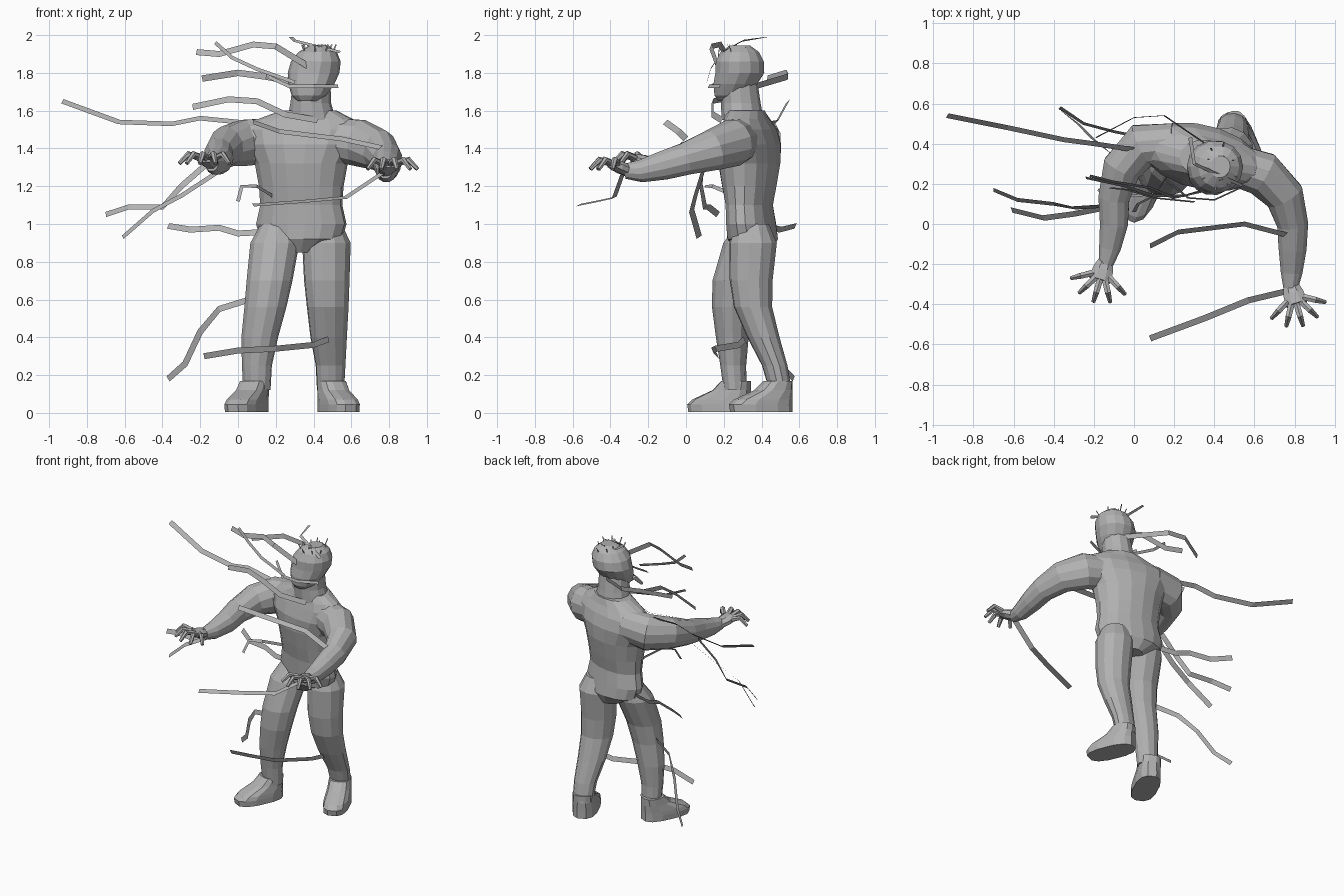
import bpy
import bmesh
import math
import random
from mathutils import Matrix, Vector

if "Cube" in bpy.data.objects:
    bpy.data.objects.remove(bpy.data.objects["Cube"], do_unlink=True)


def make_material(name, colour):
    material = bpy.data.materials.new(name)
    material.use_nodes = True
    material.diffuse_color = colour
    material.node_tree.nodes["Principled BSDF"].inputs["Base Color"].default_value = colour
    return material


GREY = make_material("plain grey", (0.44, 0.44, 0.44, 1))
TWIST = -0.23
UP = Vector((0, 0, 1))


def finish(name, bm):
    mesh = bpy.data.meshes.new(name)
    bm.to_mesh(mesh)
    bm.free()
    mesh.materials.append(GREY)
    obj = bpy.data.objects.new(name, mesh)
    bpy.context.collection.objects.link(obj)
    return obj


def rounded(value, power):
    return math.copysign(abs(value) ** power, value)


def loft(name, centres, widths, depths, yaw=None, sides=12, power=1):
    """Skin elliptical rings along a path. With a yaw the rings stay horizontal;
    a power below one makes them boxier."""
    bm = bmesh.new()
    centres = [Vector(c) for c in centres]
    last = len(centres) - 1
    rings = []
    for i, (centre, wide, deep) in enumerate(zip(centres, widths, depths)):
        if yaw is None:
            along = (centres[min(i + 1, last)] - centres[max(i - 1, 0)]).normalized()
            across = along.cross(UP).normalized()
            outward = across.cross(along)
        else:
            across = Vector((math.cos(yaw), math.sin(yaw), 0))
            outward = UP.cross(across)
        ring = []
        for k in range(sides):
            angle = math.tau * (k + 0.5) / sides
            offset = across * wide * rounded(math.cos(angle), power)
            offset += outward * deep * rounded(math.sin(angle), power)
            ring.append(bm.verts.new(centre + offset))
        rings.append(ring)
    for low, high in zip(rings, rings[1:]):
        for k in range(sides):
            n = (k + 1) % sides
            bm.faces.new((low[k], low[n], high[n], high[k]))
    bm.faces.new(rings[0])
    bm.faces.new(rings[-1])
    bmesh.ops.recalc_face_normals(bm, faces=bm.faces)
    return finish(name, bm)


def stack(name, rings, spine, sides):
    """Horizontal rings (height, half width, half depth) centred on a spine rule."""
    heights, widths, depths = zip(*rings)
    return loft(name, [spine(z) for z in heights], widths, depths, TWIST, sides)


def ribbon(name, *points, tilt=0.4, width=0.034):
    """Flat strip along a bent path; a larger tilt turns its face upward."""
    bm = bmesh.new()
    path = [Vector(p) for p in points]
    facing = Vector((0, -1, tilt))
    edges = []
    for i, p in enumerate(path):
        along = path[min(i + 1, len(path) - 1)] - path[max(i - 1, 0)]
        offset = along.cross(facing).normalized() * width / 2
        edges.append((bm.verts.new(p - offset), bm.verts.new(p + offset)))
    for (a, b), (c, d) in zip(edges, edges[1:]):
        bm.faces.new((a, b, d, c))
    return finish(name, bm)


def arm(name, *path):
    """Arm tapering from the shoulder to a narrow wrist."""
    widths = (0.105, 0.115, 0.1, 0.08, 0.072, 0.056, 0.038)
    loft(name, path, widths, [w * 1.1 for w in widths])


def leg(name, yaw, *path):
    """Leg from inside the hip to the ankle, getting shallower downward."""
    heights = (1, 0.9, 0.7, 0.56, 0.4, 0.25, 0.12)
    widths = (0.09, 0.13, 0.122, 0.112, 0.098, 0.08, 0.073)
    centres = [(x, y, z) for (x, y), z in zip(path, heights)]
    loft(name, centres, widths, [w * (0.8 + 0.2 * z) for w, z in zip(widths, heights)], yaw)


def foot(name, heel, toe):
    """Shoe made of stacked outlines that shrink back toward the ankle."""
    heel, toe = Vector(heel), Vector(toe)
    way = toe - heel
    ends = (0.98, 1, 0.92, 0.58, 0.43)
    heights = (0.005, 0.045, 0.07, 0.12, 0.17)
    centres = [heel + way * end / 2 + UP * z for end, z in zip(ends, heights)]
    lengths = [way.length * end / 2 for end in ends]
    widths = [0.065 + 0.02 * end for end in ends]
    loft(name, centres, lengths, widths, math.atan2(way.y, way.x), power=0.75)


def hand(name, wrist, knuckles):
    """Palm with five hooked fingers fanned around its direction."""
    wrist, knuckles = Vector(wrist), Vector(knuckles)
    loft(name + "_palm", (wrist, wrist.lerp(knuckles, 0.5), knuckles),
         (0.038, 0.056, 0.058), (0.034, 0.034, 0.024), sides=8)
    forward = Vector((knuckles.x - wrist.x, knuckles.y - wrist.y, 0)).normalized()
    for i in range(5):
        way = Matrix.Rotation(math.radians(30 * (i - 2)), 3, "Z") @ forward
        base = knuckles + (way - forward) * 0.05
        bend = base + way * 0.06 + UP * 0.02
        tip = base + way * 0.11 - UP * 0.03
        loft(f"{name}_finger_{i + 1}", (base, bend, tip), (0.018, 0.017, 0.011), (0.018, 0.017, 0.011), sides=6)


# Torso, neck and head, twisted toward the right
def torso_spine(z):
    return (0.335 + 0.4 * max(0, z - 1.5), 0.335 + 0.1 * max(0, 1.1 - z) - 0.2 * max(0, z - 1.5), z)


def head_spine(z):
    return (0.37 + 0.2 * (z - 1.65), 0.285 - 0.4 * max(0, 1.8 - z), z)


stack("torso", [(0.85, .08, .09), (0.92, .22, .13), (1, .245, .125), (1.1, .222, .12), (1.2, .228, .14),
                (1.32, .25, .16), (1.42, .31, .16), (1.5, .335, .135), (1.555, .26, .11), (1.6, .15, .1)],
      torso_spine, 16)
loft("neck", [(.39, .3, 1.55), (.385, .29, 1.64), (.39, .28, 1.74)], (.13, .108, .1), (.11, .105, .1), TWIST)
stack("head", [(1.65, .055, .055), (1.68, .092, .088), (1.74, .122, .118), (1.8, .137, .132),
               (1.86, .132, .13), (1.91, .102, .105), (1.945, .05, .055)], head_spine, 14)

# Arms reaching forward
arm("left_arm", (.48, .3, 1.45), (.64, .25, 1.43), (.75, .14, 1.39), (.79, 0, 1.345),
    (.79, -.12, 1.31), (.785, -.24, 1.28), (.78, -.32, 1.28))
arm("right_arm", (.2, .4, 1.45), (.04, .39, 1.43), (-.06, .28, 1.41), (-.1, .13, 1.37),
    (-.1, 0, 1.34), (-.12, -.12, 1.32), (-.14, -.2, 1.32))
hand("left_hand", (.78, -.3, 1.28), (.81, -.4, 1.32))
hand("right_hand", (-.14, -.18, 1.32), (-.17, -.28, 1.35))

# Legs in mid stride, tucked into the hips
leg("left_leg", 0.1, (.46, .35), (.468, .355), (.47, .345), (.475, .355), (.48, .41), (.49, .47), (.49, .5))
leg("right_leg", -0.2, (.21, .36), (.195, .325), (.167, .255), (.145, .24), (.115, .245), (.1, .25), (.1, .26))
foot("left_foot", (.465, .555, 0), (.6, .235, 0))
foot("right_foot", (.12, .335, 0), (-.03, .015, 0))

# Ribbons trailing from the head
ribbon("brow_ribbon", (-.22, .24, 1.91), (-.1, .21, 1.9), (.08, .18, 1.95), (.2, .13, 1.94), (.38, .17, 1.83))
ribbon("cheek_ribbon", (-.12, .18, 1.96), (-.03, .17, 1.88), (.1, .13, 1.82), (.3, .11, 1.75), width=0.02)
ribbon("face_ribbon", (.16, .22, 1.78), (.27, .13, 1.73), (.4, .12, 1.73), (.53, .18, 1.73), width=0.02)
ribbon("ear_ribbon", (-.19, .43, 1.77), (0, .53, 1.8), (.15, .54, 1.78), (.4, .37, 1.73), tilt=0.1)
ribbon("neck_ribbon", (-.24, .23, 1.62), (-.05, .19, 1.66), (.1, .14, 1.65), (.25, .14, 1.58), (.42, .19, 1.55))
ribbon("crown_ribbon", (.28, .43, 1.99), (.3, .3, 1.97), (.54, .19, 1.91), tilt=1, width=0.02)

# Ribbons trailing from the shoulders and arms
ribbon("shoulder_ribbon", (-.93, .54, 1.65), (-.63, .48, 1.54), (-.35, .42, 1.53), (-.2, .4, 1.56), (0, .37, 1.54), tilt=1)
ribbon("right_wrist_ribbon", (-.7, .17, 1.05), (-.58, .12, 1.09), (-.4, .1, 1.09), (-.3, .08, 1.2), (-.14, .09, 1.34), tilt=0.7)
ribbon("right_forearm_ribbon", (-.61, .07, .93), (-.45, .03, 1.07), (-.3, .05, 1.15), (-.1, .09, 1.28), tilt=1.5)
ribbon("left_forearm_ribbon", (.08, -.11, 1.54), (.22, -.04, 1.49), (.55, 0, 1.45), (.78, -.06, 1.4), tilt=1)
ribbon("left_wrist_ribbon", (.08, -.57, 1.1), (.35, -.47, 1.12), (.57, -.38, 1.14), (.78, -.33, 1.28), tilt=2)

# Ribbons trailing from the waist and legs
ribbon("waist_ribbon", (0, .06, 1.12), (.02, .1, 1.2), (.1, .14, 1.2), (.18, .26, 1.15), width=0.02)
ribbon("hip_ribbon", (-.37, .58, .99), (-.25, .5, .97), (-.1, .46, .98), (0, .44, .95), (.18, .4, .96))
ribbon("knee_ribbon", (-.37, .57, .18), (-.28, .5, .26), (-.2, .42, .43), (-.1, .34, .55), (.06, .27, .6))
ribbon("shin_ribbon", (-.18, .17, .3), (0, .14, .33), (.2, .16, .34), (.4, .28, .36), (.48, .31, .39), tilt=-0.4)

# Short hair tufts on the crown
random.seed(4)
for i in range(14):
    angle = random.uniform(0, math.tau)
    out = Vector((math.cos(angle), math.sin(angle), 0)) * random.uniform(0.04, 0.1)
    root = Vector(head_spine(1.9)) + out
    ribbon(f"hair_tuft_{i + 1}", root, root + out * 0.3 + UP * 0.05, width=0.008)
